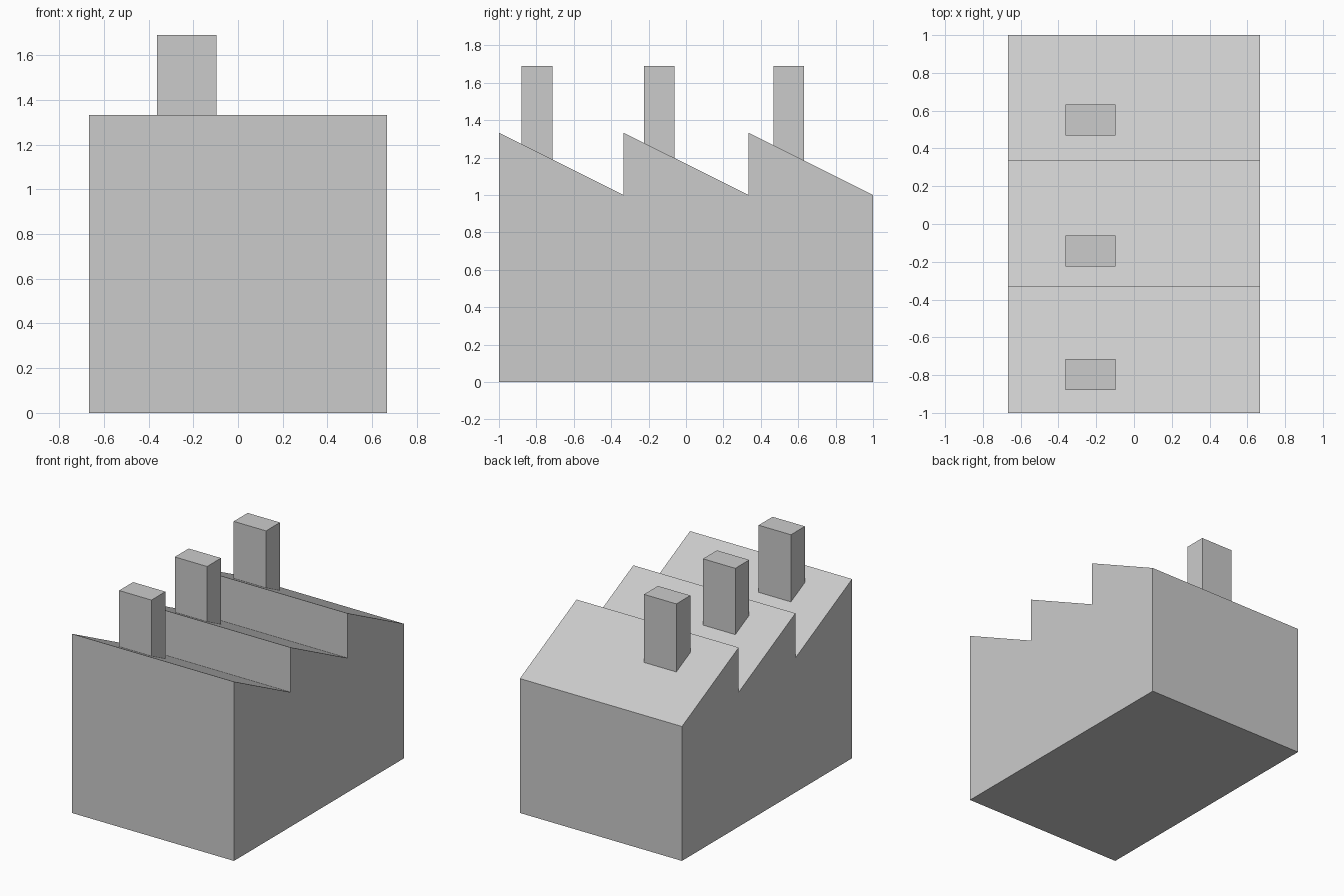
import bpy
import bmesh

if "Cube" in bpy.data.objects:
    bpy.data.objects.remove(bpy.data.objects["Cube"])

HALF_W = 0.667       # half width of the hall along x
BAY = 2 / 3          # length of one sawtooth bay along y
EAVE, RIDGE = 1.0, 1.333


def extrude_profile(name, profile, x0, x1):
    """Extrude a closed (y, z) outline from x0 to x1."""
    bm = bmesh.new()
    face = bm.faces.new([bm.verts.new((x0, y, z)) for y, z in profile])
    ext = bmesh.ops.extrude_face_region(bm, geom=[face])
    verts = [g for g in ext["geom"] if isinstance(g, bmesh.types.BMVert)]
    bmesh.ops.translate(bm, verts=verts, vec=(x1 - x0, 0, 0))
    bmesh.ops.recalc_face_normals(bm, faces=bm.faces)
    mesh = bpy.data.meshes.new(name)
    bm.to_mesh(mesh)
    bm.free()
    obj = bpy.data.objects.new(name, mesh)
    bpy.context.collection.objects.link(obj)
    return obj


# Factory hall with sawtooth roof: each bay rises steeply, then slopes to the back
outline = [(1, 0), (-1, 0)]
for i in range(3):
    front = -1 + i * BAY
    outline += [(front, RIDGE), (front + BAY, EAVE)]
extrude_profile("factory_hall", outline, -HALF_W, HALF_W)

# Chimneys, one per bay, sunk slightly into the roof
for i, y in enumerate((-0.797, -0.143, 0.55), start=1):
    y0, y1 = y - 0.082, y + 0.082
    extrude_profile(f"chimney_{i}",
                    [(y0, 1.12), (y1, 1.12), (y1, 1.69), (y0, 1.69)],
                    -0.363, -0.097)
